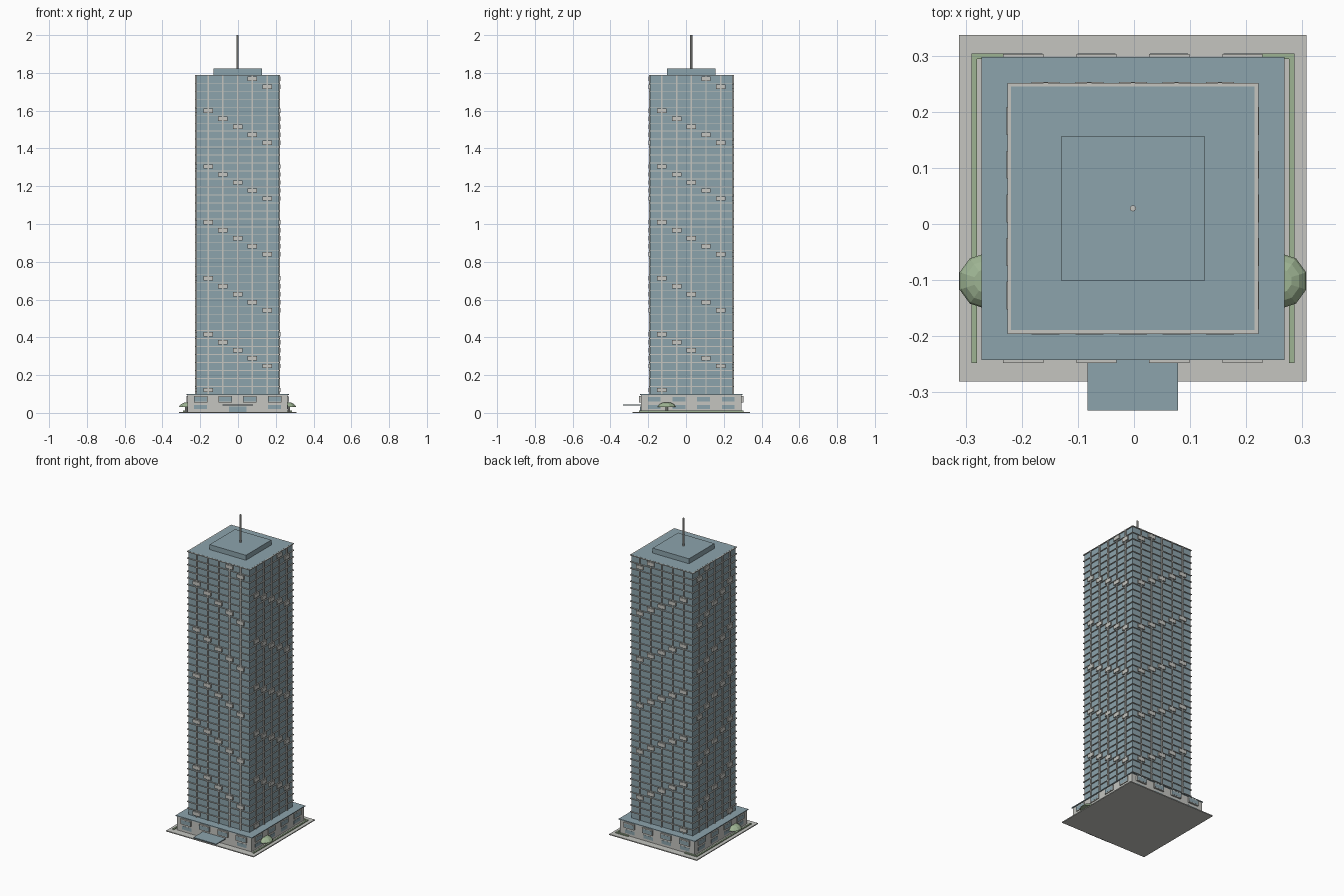
import bpy, bmesh, math
from mathutils import Matrix, Vector

cube = bpy.data.objects.get("Cube")
if cube:
    bpy.data.objects.remove(cube)

CX, CY = -0.002, 0.028            # centre of the building
BASE, ROOF, FLOORS = 0.1, 1.79, 40
STEP = (ROOF - BASE) / FLOORS
CORE = 0.218


def material(name, rgb):
    m = bpy.data.materials.new(name)
    m.use_nodes = True
    m.diffuse_color = (*rgb, 1)
    m.node_tree.nodes["Principled BSDF"].inputs["Base Color"].default_value = (*rgb, 1)
    return m


GLASS = material("blue glass", (0.265, 0.37, 0.415))
STONE = material("light stone", (0.555, 0.56, 0.53))
LEAF = material("soft green", (0.34, 0.455, 0.29))


def add_object(name, bm, mat):
    me = bpy.data.meshes.new(name)
    bm.to_mesh(me)
    bm.free()
    me.materials.append(mat)
    ob = bpy.data.objects.new(name, me)
    ob.location = (CX, CY, 0)
    bpy.context.scene.collection.objects.link(ob)
    return ob


def box(bm, x, y, z, turn=Matrix()):
    """Box from (low, high) ranges, optionally turned."""
    size = [b - a for a, b in (x, y, z)]
    mid = [(a + b) / 2 for a, b in (x, y, z)]
    mat = turn @ Matrix.Translation(mid) @ Matrix.Diagonal((*size, 1))
    bmesh.ops.create_cube(bm, size=1, matrix=mat)


def boxes(name, mat, *specs):
    bm = bmesh.new()
    for s in specs:
        box(bm, *s)
    return add_object(name, bm, mat)


def sym(h):
    return (-h, h)


def span(c, half):
    return (c - half, c + half)


# Each side: rows keep the same world coordinate on opposite faces
swap = Matrix(((0, 1, 0, 0), (1, 0, 0, 0), (0, 0, 1, 0), (0, 0, 0, 1)))


def on_sides(bm, along, out, z, sides=(0, 1, 2, 3)):
    for s in sides:
        sign = 1 if s % 2 else -1
        depth = tuple(sorted((sign * out[0], sign * out[1])))
        if s < 2:
            box(bm, along, depth, z)
        else:
            box(bm, depth, along, z)


# Ground slab and podium
boxes("ground_slab", STONE, (sym(0.311), sym(0.31), (0, 0.006)))
boxes("podium_walls", STONE, (sym(0.265), sym(0.266), (0.006, 0.095)))
boxes("podium_roof", GLASS, (sym(0.271), sym(0.271), (0.095, BASE)))

# Podium windows: stone surrounds with glass panes
frames, panes = bmesh.new(), bmesh.new()
for c in (-0.196, -0.065, 0.065, 0.196):
    for sides, out in (((0, 1), 0.2765), ((2, 3), 0.2705)):
        on_sides(frames, span(c, 0.036), (0.26, out), (0.056, 0.09), sides)
        on_sides(panes, span(c, 0.034), (0.262, out + 0.0006), (0.061, 0.084), sides)
    for sides, out in (((0, 1), 0.267), ((2, 3), 0.2665)):
        low = [s for s in sides if not (s == 0 and abs(c) < 0.1)]
        on_sides(panes, span(c, 0.034), (0.262, out), (0.02, 0.042), low)
add_object("podium_window_frames", frames, STONE)
add_object("podium_windows", panes, GLASS)

# Entrance
boxes("entrance_door", GLASS, (sym(0.046), (-0.271, -0.26), (0.006, 0.034)))
boxes("entrance_canopy", GLASS, (sym(0.081), (-0.362, -0.262), (0.038, 0.044)))

# Tower body, rooftop block and mast
boxes("tower_core", GLASS, (sym(CORE), sym(CORE), (BASE, ROOF)))
boxes("rooftop_block", GLASS, (sym(0.129), sym(0.129), (ROOF, 1.822)))
bm = bmesh.new()
bmesh.ops.create_cone(bm, cap_ends=True, segments=10, radius1=0.0055, radius2=0.0055,
                      depth=0.18, matrix=Matrix.Translation((0, 0, 1.91)))
add_object("mast", bm, STONE)

# Floor bands, vertical mullions and the diagonal run of panels
COLUMNS = [0.078 * (i - 2) for i in range(5)]
bands, mullions, panels = bmesh.new(), bmesh.new(), bmesh.new()
for i in range(FLOORS):
    top = BASE + (i + 1) * STEP
    box(bands, sym(0.2245), sym(0.2245), (top - 0.0045, top - 0.0005))
    col = -i % 7
    if col < 5:
        on_sides(panels, span(COLUMNS[col], 0.025), (CORE - 0.002, 0.226),
                 span(top - STEP / 2, 0.0115))
for c in COLUMNS:
    on_sides(mullions, span(c, 0.0037), (CORE - 0.002, 0.2252), (BASE, ROOF - 0.0002))
add_object("floor_bands", bands, STONE)
add_object("mullions", mullions, STONE)
add_object("facade_panels", panels, STONE)

# Hedges along both sides, returning at the back corners
hedges = []
for s in (-1, 1):
    hedges.append((tuple(sorted((s * 0.279, s * 0.289))), sym(0.277), (0.005, 0.012)))
    hedges.append((tuple(sorted((s * 0.2, s * 0.279))), (0.267, 0.277), (0.005, 0.012)))
boxes("hedges", LEAF, *hedges)

# Flat-crowned trees
PROFILE = [(0.05, 0.03), (0.047, 0.037), (0.037, 0.047), (0.022, 0.054)]
for s, side in ((-1, "right"), (1, "left")):
    x, y = s * 0.2625, -0.13
    bm = bmesh.new()
    rings = []
    for r, z in PROFILE:
        rings.append([bm.verts.new(Vector((x + r * math.cos(a), y + r * math.sin(a), z)))
                      for a in (math.tau * (k + 0.5) / 10 for k in range(10))])
    for lo, hi in zip(rings, rings[1:]):
        for k in range(10):
            n = (k + 1) % 10
            bm.faces.new((lo[k], lo[n], hi[n], hi[k]))
    bm.faces.new(rings[0][::-1])
    bm.faces.new(rings[-1])
    add_object(side + "_tree_crown", bm, LEAF)
    bm = bmesh.new()
    bmesh.ops.create_cone(bm, cap_ends=True, segments=8, radius1=0.006, radius2=0.006,
                          depth=0.026, matrix=Matrix.Translation((x + s * 0.01, y, 0.018)))
    add_object(side + "_tree_trunk", bm, STONE)
